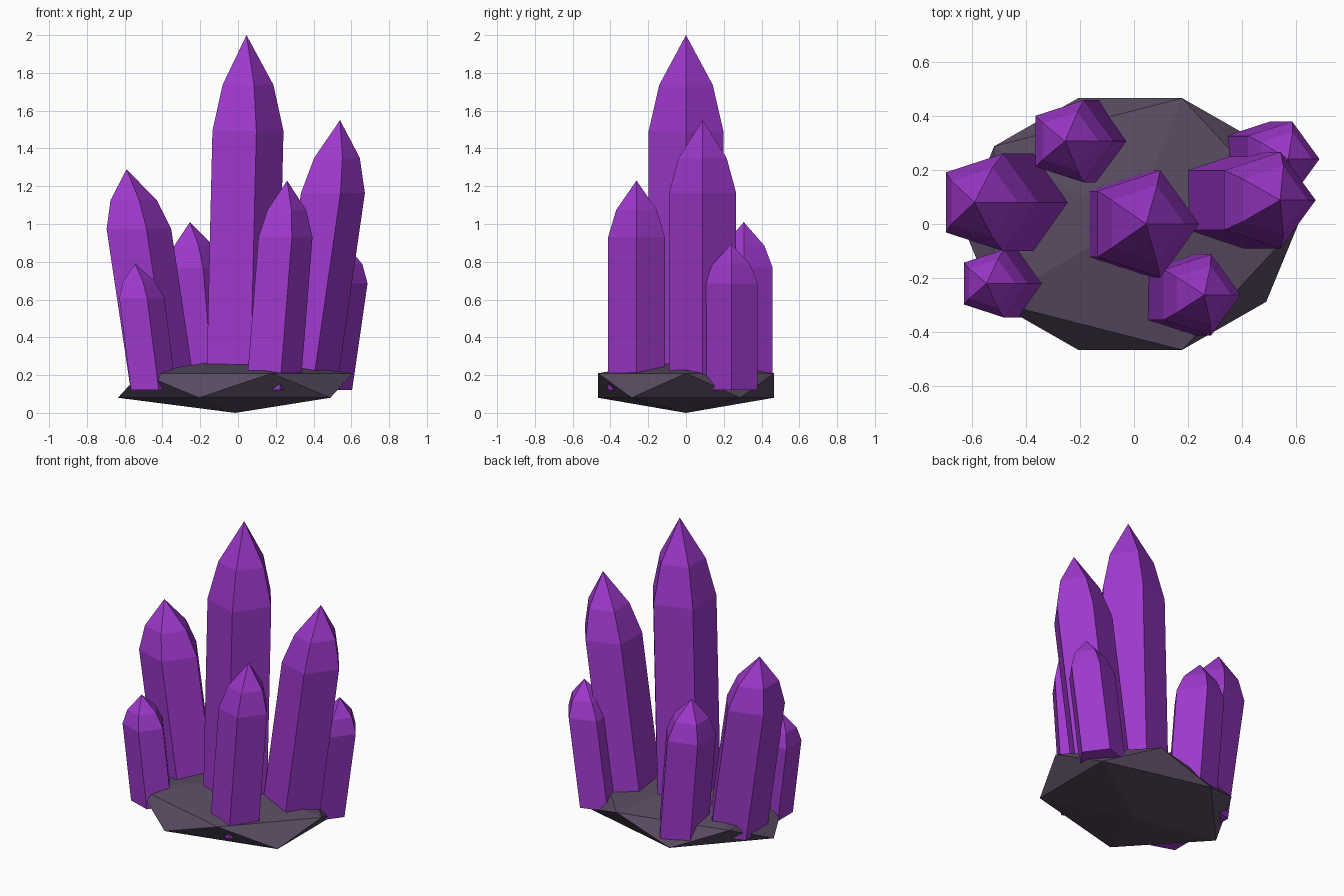
import bpy, bmesh, math
from mathutils import Matrix

if "Cube" in bpy.data.objects:
    bpy.data.objects.remove(bpy.data.objects["Cube"])


def material(name, rgb):
    mat = bpy.data.materials.new(name)
    mat.use_nodes = True
    mat.diffuse_color = (*rgb, 1)
    mat.node_tree.nodes["Principled BSDF"].inputs["Base Color"].default_value = (*rgb, 1)
    return mat


def add_object(name, bm, mat):
    bmesh.ops.recalc_face_normals(bm, faces=bm.faces)
    mesh = bpy.data.meshes.new(name)
    bm.to_mesh(mesh)
    bm.free()
    mesh.materials.append(mat)
    obj = bpy.data.objects.new(name, mesh)
    bpy.context.collection.objects.link(obj)


purple = material("crystal purple", (0.34, 0.04, 0.60))
stone = material("dark stone", (0.10, 0.07, 0.12))

# Rock base: a flattened twenty-sided stone
bm = bmesh.new()
bmesh.ops.create_icosphere(bm, subdivisions=1, radius=1)
bm.transform(Matrix.Translation((-0.014, 0, 0.145)) @ Matrix.Diagonal((0.695, 0.547, 0.145, 1)))
add_object("rock_base", bm, stone)

# Crystals: five-sided columns that lean sideways with level rings
SIDES = 5
FLOOR = 0.12
RINGS = ((0, 1), (0.73, 1), (0.86, 0.715))  # height fraction, radius fraction


def crystal(name, foot_x, tip_x, y, radius, tip_z):
    height = tip_z - FLOOR
    bm = bmesh.new()
    rings = []
    for t, scale in RINGS:
        cx = foot_x + (tip_x - foot_x) * t
        ring = []
        for i in range(SIDES):
            a = math.tau * i / SIDES
            ring.append(bm.verts.new((cx + radius * scale * math.cos(a),
                                      y + radius * scale * math.sin(a),
                                      FLOOR + height * t)))
        rings.append(ring)
    tip = bm.verts.new((tip_x, y, tip_z))
    bm.faces.new(rings[0])
    for i in range(SIDES):
        j = (i + 1) % SIDES
        for low, high in zip(rings, rings[1:]):
            bm.faces.new((low[i], low[j], high[j], high[i]))
        bm.faces.new((rings[-1][i], rings[-1][j], tip))
    add_object(name, bm, purple)


crystal("main_crystal", 0.0, 0.045, 0.0, 0.208, 2.0)
crystal("large_left_crystal", 0.335, 0.54, 0.088, 0.187, 1.55)
crystal("large_right_crystal", -0.415, -0.59, 0.08, 0.189, 1.29)
crystal("front_left_crystal", 0.172, 0.26, -0.262, 0.158, 1.23)
crystal("back_right_crystal", -0.18, -0.255, 0.306, 0.16, 1.01)
crystal("back_left_crystal", 0.458, 0.57, 0.24, 0.146, 0.895)
crystal("front_right_crystal", -0.46, -0.545, -0.22, 0.132, 0.79)
